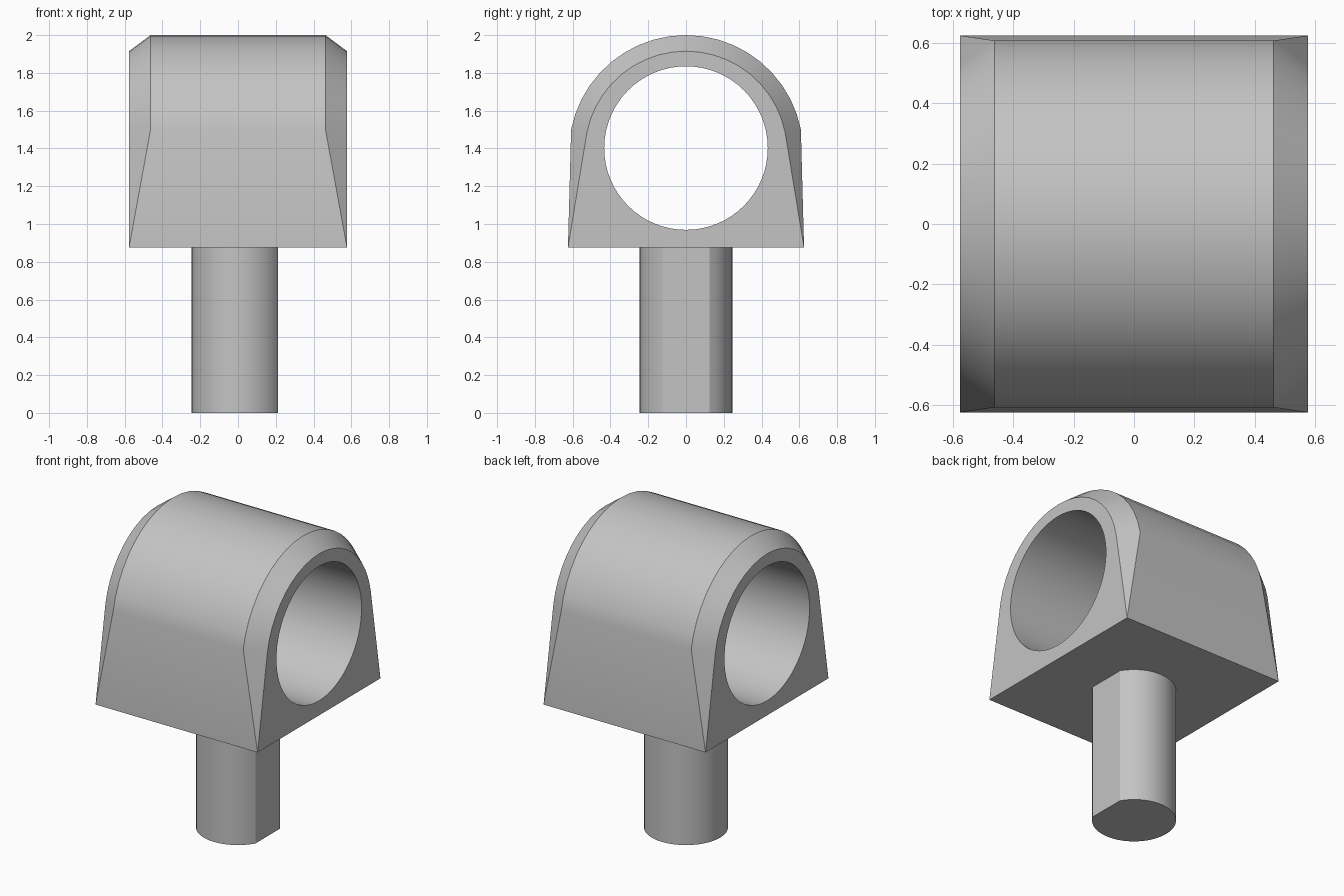
import bpy, bmesh
from math import sin, cos, radians, acos, pi

cube = bpy.data.objects.get("Cube")
if cube:
    bpy.data.objects.remove(cube, do_unlink=True)

grey = bpy.data.materials.new("plain grey")
grey.use_nodes = True
COLOR = (0.55, 0.55, 0.55, 1)
grey.diffuse_color = COLOR
grey.node_tree.nodes["Principled BSDF"].inputs["Base Color"].default_value = COLOR


def finish(bm, name):
    bmesh.ops.recalc_face_normals(bm, faces=bm.faces)
    mesh = bpy.data.meshes.new(name)
    bm.to_mesh(mesh)
    bm.free()
    mesh.materials.append(grey)
    obj = bpy.data.objects.new(name, mesh)
    bpy.context.collection.objects.link(obj)
    return obj


def select(obj):
    bpy.ops.object.select_all(action='DESELECT')
    obj.select_set(True)
    bpy.context.view_layer.objects.active = obj


def prism(points, offset, name):
    """Extrude a closed outline of 3D points along an offset."""
    bm = bmesh.new()
    low = [bm.verts.new(p) for p in points]
    high = [bm.verts.new([a + b for a, b in zip(p, offset)]) for p in points]
    bm.faces.new(low)
    bm.faces.new(high)
    for i in range(len(low)):
        j = (i + 1) % len(low)
        bm.faces.new((low[i], low[j], high[j], high[i]))
    return finish(bm, name)


# Arched housing with chamfered ends that taper into the bottom corners
HALF_X, HALF_Y, BASE_Z = 0.577, 0.625, 0.875
ARCH_Z, START, STEPS = 1.38, radians(11.2), 20
bm = bmesh.new()


def arc(x, radius):
    angles = [START + (pi - 2 * START) * i / STEPS for i in range(STEPS + 1)]
    return [bm.verts.new((x, radius * cos(a), ARCH_Z + radius * sin(a))) for a in angles]


def strip(a, b):
    for i in range(STEPS):
        bm.faces.new((a[i], a[i + 1], b[i + 1], b[i]))


outer, corners = {}, {}
for s in (-1, 1):
    outer[s] = arc(s * 0.463, 0.62)
    inner = arc(s * HALF_X, 0.535)
    corners[s] = [bm.verts.new((s * HALF_X, y, BASE_Z)) for y in (HALF_Y, -HALF_Y)]
    strip(outer[s], inner)
    for end, corner in zip((0, -1), corners[s]):
        bm.faces.new((outer[s][end], inner[end], corner))
    bm.faces.new(inner + corners[s][::-1])
strip(outer[-1], outer[1])
for end, c in ((0, 0), (-1, 1)):
    bm.faces.new((outer[-1][end], outer[1][end], corners[1][c], corners[-1][c]))
bm.faces.new(corners[-1] + corners[1][::-1])
housing = finish(bm, "housing")

# Round bore through the housing
BORE = 64
circle = [(-1, 0.433 * cos(2 * pi * i / BORE), 1.402 + 0.433 * sin(2 * pi * i / BORE))
          for i in range(BORE)]
cutter = prism(circle, (2, 0, 0), "bore_cutter")
cutter.hide_render = True
select(housing)
mod = housing.modifiers.new("bore", 'BOOLEAN')
mod.operation, mod.solver, mod.object = 'DIFFERENCE', 'EXACT', cutter
bpy.ops.object.modifier_apply(modifier=mod.name)
bpy.data.objects.remove(cutter, do_unlink=True)

# Shaft with one flat side
R, FLAT, SIDES = 0.245, 0.211, 40
half = acos(FLAT / R)
turns = [half + (2 * pi - 2 * half) * i / SIDES for i in range(SIDES + 1)]
shaft = prism([(R * cos(a), R * sin(a), 0) for a in turns], (0, 0, BASE_Z), "shaft")

for obj in (housing, shaft):
    select(obj)
    bpy.ops.object.shade_smooth_by_angle(angle=radians(28))
